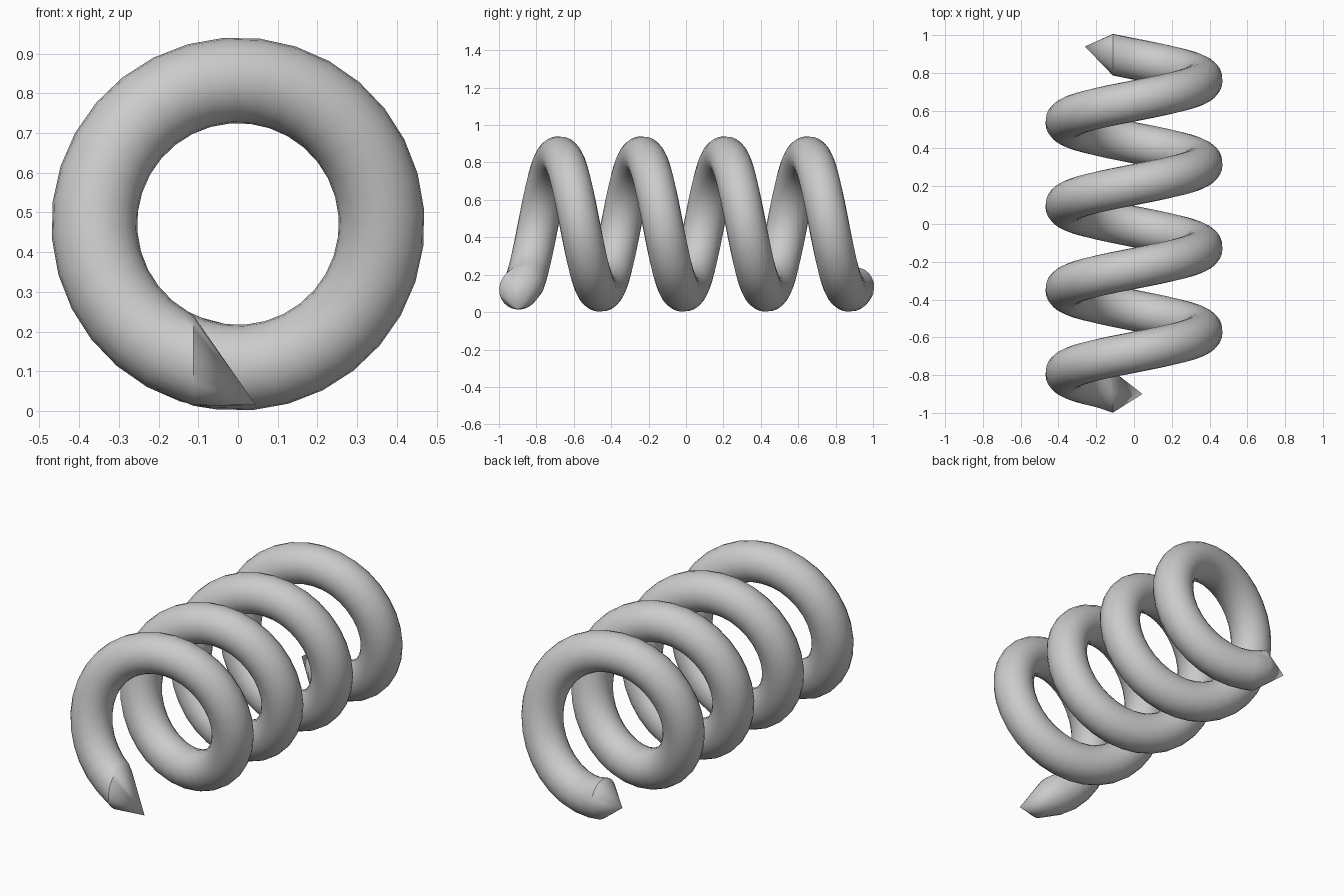
import bpy, bmesh, math
from mathutils import Vector

if "Cube" in bpy.data.objects:
    bpy.data.objects.remove(bpy.data.objects["Cube"])

R, r = 0.362, 0.108          # coil radius, wire radius
PITCH, STEPS, SIDES, TURNS = 0.4437, 32, 24, 4
START = math.radians(18)
CENTRE_Z = 0.471


def coil_point(t):
    return Vector((-R * math.sin(t), -0.679 + PITCH * (t - math.pi) / math.tau,
                   CENTRE_Z - R * math.cos(t)))


def coil_ring(bm, t, upright=False, shift=0.0):
    """Round wire section at angle t; an upright one is sheared into a plane of constant x."""
    c = coil_point(t)
    tangent = Vector((-R * math.cos(t), PITCH / math.tau, R * math.sin(t))).normalized()
    radial = Vector((-math.sin(t), 0, -math.cos(t)))
    side = tangent.cross(radial)
    ring = []
    for i in range(SIDES):
        a = math.tau * i / SIDES
        d = r * (math.cos(a) * radial + math.sin(a) * side)
        if upright:
            d -= tangent * (d.x / tangent.x)
        ring.append(bm.verts.new(c + d + Vector((0, shift, 0))))
    return ring


def bridge(bm, a, b):
    for i in range(SIDES):
        j = (i + 1) % SIDES
        bm.faces.new((a[i], a[j], b[j], b[i]))


def cone_end(bm, ring, tip):
    v = bm.verts.new(tip)
    for i in range(SIDES):
        bm.faces.new((ring[i], ring[(i + 1) % SIDES], v))


bm = bmesh.new()
# coiled wire
count = STEPS * TURNS
rings = []
for k in range(count + 1):
    t = START + math.tau * k / STEPS
    rings.append(coil_ring(bm, t, k in (0, count), -0.01 if k == 0 else 0))
for a, b in zip(rings, rings[1:]):
    bridge(bm, a, b)
# skewed pointed ends
cone_end(bm, rings[0], (0.045, -0.9, 0.015))
cone_end(bm, rings[-1], (-0.26, 0.94, 0.13))
bmesh.ops.recalc_face_normals(bm, faces=bm.faces)

mesh = bpy.data.meshes.new("coil_spring")
bm.to_mesh(mesh)
bm.free()
spring = bpy.data.objects.new("coil_spring", mesh)
bpy.context.collection.objects.link(spring)

grey = bpy.data.materials.new("light grey")
grey.diffuse_color = (0.6, 0.6, 0.6, 1)
grey.use_nodes = True
grey.node_tree.nodes["Principled BSDF"].inputs["Base Color"].default_value = grey.diffuse_color
mesh.materials.append(grey)

bpy.context.view_layer.objects.active = spring
spring.select_set(True)
bpy.ops.object.shade_smooth_by_angle(angle=math.radians(40))
